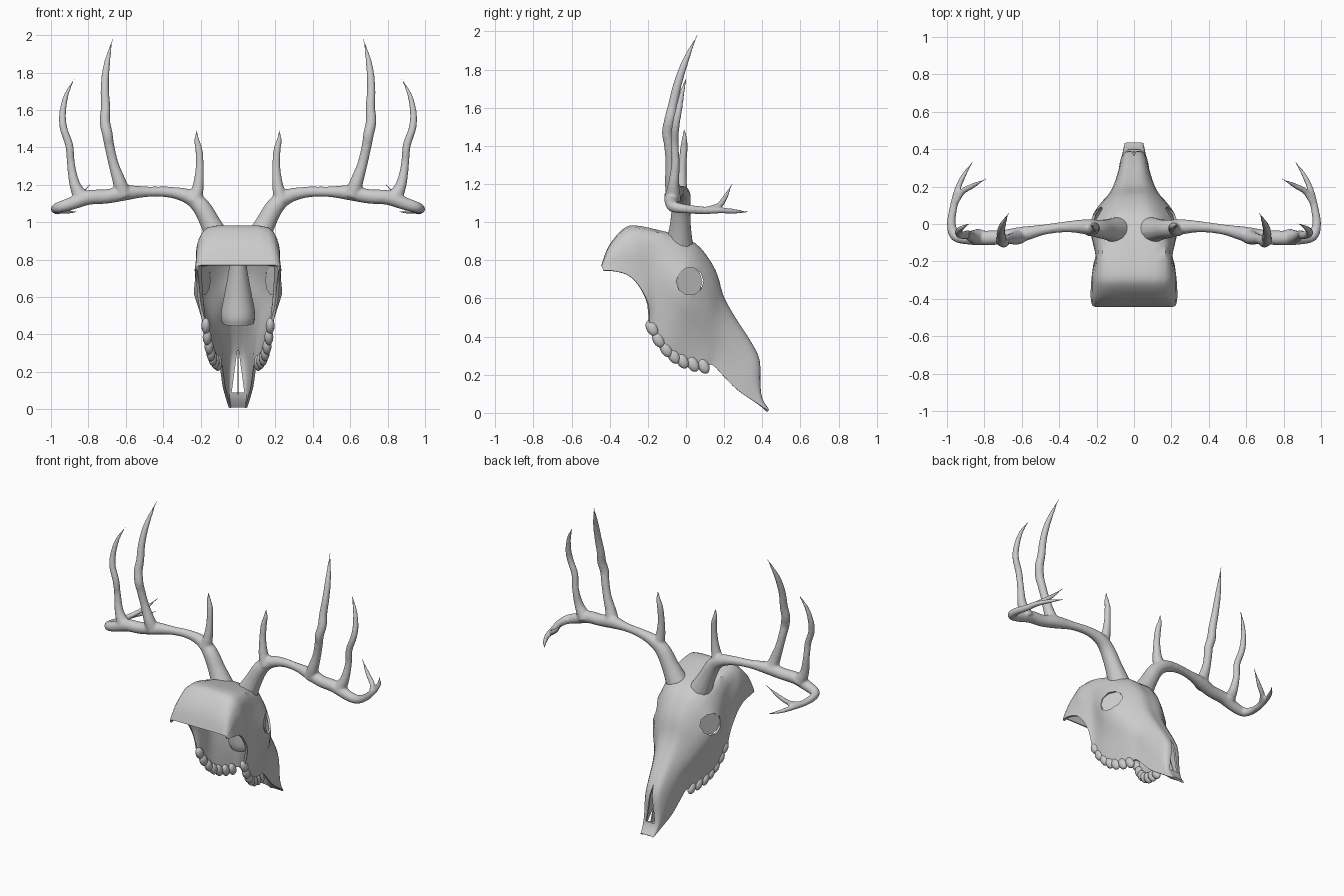
import bpy, bmesh, math
from mathutils import Vector, Matrix

if "Cube" in bpy.data.objects:
    bpy.data.objects.remove(bpy.data.objects["Cube"])


def spline(rows, n):
    """Catmull-Rom through rows of any length, n steps per span."""
    out = []
    for i in range(len(rows) - 1):
        a, b, c, d = (rows[max(i - 1, 0)], rows[i], rows[i + 1], rows[min(i + 2, len(rows) - 1)])
        for k in range(n):
            t = k / n
            out.append([0.5 * (2 * q + (r - p) * t + (2 * p - 5 * q + 4 * r - s) * t * t
                               + (3 * q - p - 3 * r + s) * t ** 3) for p, q, r, s in zip(a, b, c, d)])
    return out + [list(rows[-1])]


def finish(bm, name, angle=40):
    bmesh.ops.recalc_face_normals(bm, faces=bm.faces)
    me = bpy.data.meshes.new(name)
    bm.to_mesh(me)
    bm.free()
    ob = bpy.data.objects.new(name, me)
    bpy.context.collection.objects.link(ob)
    smooth(ob, angle)
    return ob


def smooth(ob, angle=40):
    bpy.ops.object.select_all(action='DESELECT')
    ob.select_set(True)
    bpy.context.view_layer.objects.active = ob
    bpy.ops.object.shade_smooth_by_angle(angle=math.radians(angle))


def mirror(ob):
    m = ob.modifiers.new("mirror", 'MIRROR')
    m.use_clip = True
    m.merge_threshold = 0.001


def apply_all(ob):
    bpy.context.view_layer.objects.active = ob
    for m in list(ob.modifiers):
        bpy.ops.object.modifier_apply(modifier=m.name)


def tube(bm, pts, sides=12, steps=5):
    """Tapered tube through (x, y, z, radius) points."""
    rows = spline(pts, steps)
    P = [Vector(r[:3]) for r in rows]
    u = None
    rings = []
    for i, r in enumerate(rows):
        d = (P[min(i + 1, len(P) - 1)] - P[max(i - 1, 0)]).normalized()
        u = d.orthogonal() if u is None else u - d * u.dot(d)
        u.normalize()
        v = d.cross(u)
        rings.append([bm.verts.new(P[i] + max(r[3], 0.005) * (u * math.cos(a) + v * math.sin(a)))
                      for a in (2 * math.pi * k / sides for k in range(sides))])
    for A, B in zip(rings, rings[1:]):
        for k in range(sides):
            bm.faces.new((A[k], A[(k + 1) % sides], B[(k + 1) % sides], B[k]))
    bm.faces.new(rings[0][::-1])
    bm.faces.new(rings[-1])


# Skull shell stations: roof y,z | lower edge y,z | half widths roof, middle, lower
stations = [
    (-.438, .77, -.432, .745, .18, .21, .218),
    (-.40, .87, -.39, .745, .17, .21, .225),
    (-.33, .955, -.31, .725, .16, .21, .222),
    (-.27, .975, -.25, .67, .16, .212, .215),
    (-.15, .952, -.20, .57, .165, .195, .205),
    (-.02, .915, -.185, .43, .14, .215, .175),
    (.07, .86, -.10, .33, .11, .23, .16),
    (.15, .74, .00, .27, .085, .18, .13),
    (.19, .61, .09, .25, .07, .13, .11),
    (.25, .50, .14, .25, .055, .10, .095),
    (.34, .36, .20, .19, .045, .075, .085),
    (.38, .27, .27, .12, .04, .065, .075),
    (.383, .15, .35, .065, .04, .055, .06),
    (.395, .07, .40, .03, .035, .048, .05),
    (.43, .014, .428, .008, .03, .04, .045)]
bm = bmesh.new()
grid = []
for ry, rz, ly, lz, wt, wm, wl in spline(stations, 3):
    prof = spline([(0, 0), (wt, .03), (wm, .35), (wm * .4 + wl * .6, .7), (wl, 1)], 3)
    grid.append([bm.verts.new((max(x, 0), ry + (ly - ry) * t, rz + (lz - rz) * t)) for x, t in prof])
for A, B in zip(grid, grid[1:]):
    for k in range(len(A) - 1):
        bm.faces.new((A[k], A[k + 1], B[k + 1], B[k]))
skull = finish(bm, "skull_shell")
mirror(skull)
sol = skull.modifiers.new("thickness", 'SOLIDIFY')
sol.thickness = .014
sol.offset = 0

# Cutters: eye openings and the wedge-shaped nose opening
cutters = []
for s in (-1, 1):
    bm = bmesh.new()
    bmesh.ops.create_cone(bm, cap_ends=True, segments=10, radius1=.072, radius2=.072, depth=.2,
                          matrix=Matrix.Translation((s * .22, .02, .69)) @ Matrix.Rotation(math.pi / 2, 4, 'Y'))
    cutters.append(finish(bm, "eye_cutter"))
bm = bmesh.new()
tri = [(0, .34), (-.034, .09), (.034, .09)]
a = [bm.verts.new((x, .22, z)) for x, z in tri]
b = [bm.verts.new((x, .5, z)) for x, z in tri]
bm.faces.new(a)
bm.faces.new(b)
for k in range(3):
    bm.faces.new((a[k], a[(k + 1) % 3], b[(k + 1) % 3], b[k]))
cutters.append(finish(bm, "nose_cutter"))
for c in cutters:
    c.hide_render = True
    m = skull.modifiers.new("cut", 'BOOLEAN')
    m.operation = 'DIFFERENCE'
    m.solver = 'EXACT'
    m.object = c
apply_all(skull)
for c in cutters:
    bpy.data.objects.remove(c)
smooth(skull)

# Eye socket backs, slightly recessed behind the openings
bm = bmesh.new()
bmesh.ops.create_cone(bm, cap_ends=True, segments=10, radius1=.08, radius2=.078, depth=.01,
                      matrix=Matrix.Translation((.188, .015, .688)) @ Matrix.Rotation(math.radians(28), 4, 'Z')
                      @ Matrix.Rotation(math.pi / 2, 4, 'Y'))
mirror(finish(bm, "eye_socket"))

# Thin bone dividing the nose opening
bm = bmesh.new()
bmesh.ops.create_cube(bm, size=1, matrix=Matrix.Translation((0, .335, .2)) @ Matrix.Rotation(.3, 4, 'X')
                      @ Matrix.Diagonal((.006, .04, .24, 1)))
finish(bm, "nose_divider")

# Bone under the braincase, hanging inside the shell
bm = bmesh.new()
tube(bm, [(0, -.06, .86, .035), (0, -.02, .74, .05), (0, .02, .62, .072), (0, .05, .51, .092), (0, .06, .46, .085)], 16)
finish(bm, "braincase_base")

# Cheek teeth
bm = bmesh.new()
row = [(.172, -.178, .445), (.165, -.145, .385), (.155, -.105, .335), (.145, -.065, .3),
       (.135, -.02, .275), (.122, .035, .258), (.108, .09, .248)]
for p in row:
    bmesh.ops.create_uvsphere(bm, u_segments=12, v_segments=8, radius=1,
                              matrix=Matrix.Translation(p) @ Matrix.Rotation(.5, 4, 'X')
                              @ Matrix.Diagonal((.024, .03, .046, 1)))
mirror(finish(bm, "cheek_teeth"))

# Antlers: main beam with its forward fork, and three upright tines
beam = [(.09, -.035, .88, .074), (.14, -.03, .98, .057), (.195, -.025, 1.08, .049), (.26, -.015, 1.135, .041),
        (.36, -.015, 1.16, .030), (.48, -.03, 1.163, .028), (.60, -.055, 1.157, .041), (.70, -.07, 1.138, .039),
        (.80, -.075, 1.132, .04), (.89, -.075, 1.1, .035), (.955, -.062, 1.08, .030), (.977, 0, 1.07, .024),
        (.965, .09, 1.062, .021), (.945, .18, 1.062, .017), (.91, .26, 1.056, .013), (.86, .335, 1.055, .002)]
fork = [(.963, .10, 1.063, .018), (.92, .17, 1.085, .017), (.86, .205, 1.13, .014), (.788, .243, 1.203, .002)]
tines = [
    [(.235, -.025, 1.11, .043), (.215, -.025, 1.18, .032), (.205, -.02, 1.28, .023), (.208, -.012, 1.38, .02),
     (.22, -.008, 1.44, .014), (.222, -.01, 1.495, .002)],
    [(.61, -.06, 1.14, .046), (.632, -.075, 1.21, .037), (.665, -.08, 1.31, .028), (.688, -.09, 1.41, .027),
     (.698, -.098, 1.47, .029), (.712, -.085, 1.54, .029), (.708, -.07, 1.61, .026), (.712, -.045, 1.72, .023),
     (.702, -.005, 1.84, .018), (.67, .06, 1.985, .002)],
    [(.83, -.07, 1.12, .046), (.872, -.065, 1.2, .03), (.893, -.055, 1.31, .022), (.902, -.06, 1.41, .022),
     (.932, -.055, 1.5, .021), (.938, -.04, 1.58, .019), (.918, -.02, 1.68, .013), (.873, .006, 1.77, .002)]]
bm = bmesh.new()
for path in [beam, fork] + tines:
    tube(bm, path)
antlers = finish(bm, "antlers")

# Fuse the tines into the beam and soften the joins
r = antlers.modifiers.new("fuse", 'REMESH')
r.mode = 'VOXEL'
r.voxel_size = .007
r.use_smooth_shade = True
s = antlers.modifiers.new("soften", 'SMOOTH')
s.factor = .5
s.iterations = 8
mirror(antlers)
apply_all(antlers)
smooth(antlers, 60)
